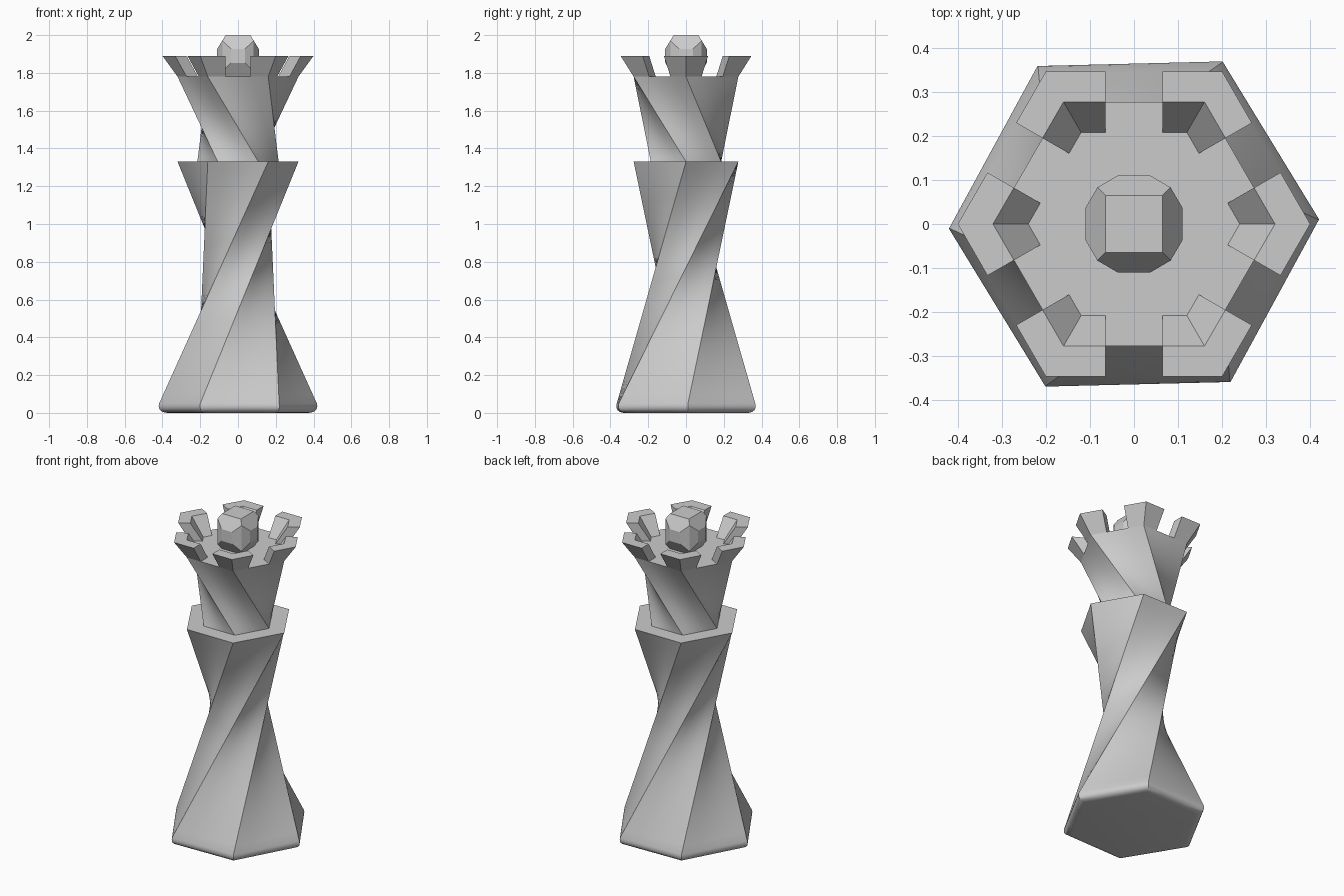
import bpy, bmesh
from math import sin, cos, pi, radians
from mathutils import Vector

cube = bpy.data.objects.get("Cube")
if cube:
    bpy.data.objects.remove(cube, do_unlink=True)

grey = bpy.data.materials.new("plain_grey")
grey.use_nodes = True
grey.diffuse_color = (0.6, 0.6, 0.6, 1)
grey.node_tree.nodes["Principled BSDF"].inputs["Base Color"].default_value = (0.6, 0.6, 0.6, 1)

FLOOR_Z, RIM_Z, LEDGE_Z = 1.78, 1.89, 1.33


def finish(name, bm, smooth=False):
    bmesh.ops.recalc_face_normals(bm, faces=bm.faces)
    mesh = bpy.data.meshes.new(name)
    bm.to_mesh(mesh)
    bm.free()
    mesh.materials.append(grey)
    ob = bpy.data.objects.new(name, mesh)
    bpy.context.collection.objects.link(ob)
    if smooth:
        bpy.ops.object.select_all(action='DESELECT')
        ob.select_set(True)
        bpy.context.view_layer.objects.active = ob
        bpy.ops.object.shade_smooth_by_angle(angle=radians(30))
    return ob


def hexagon(radius, z, turn=0):
    return [Vector((radius * cos(radians(turn + 60 * i)),
                    radius * sin(radians(turn + 60 * i)), z)) for i in range(6)]


def blend(low, high, t):
    return [a.lerp(b, t) for a, b in zip(low, high)]


def loft(bm, sections, columns=4):
    """Skin hexagonal sections, each side split into columns, and cap the ends."""
    rings = []
    for corners in sections:
        ring = []
        for i in range(6):
            for c in range(columns):
                ring.append(bm.verts.new(corners[i].lerp(corners[(i + 1) % 6], c / columns)))
        rings.append(ring)
    n = len(rings[0])
    for low, high in zip(rings, rings[1:]):
        for i in range(n):
            j = (i + 1) % n
            bm.faces.new((low[i], low[j], high[j], high[i]))
    bm.faces.new(rings[0][::-1])
    bm.faces.new(rings[-1])


# Lower body: straight ridges turning a third of the way round, rounded foot
low, high = hexagon(0.44, 0), hexagon(0.32, LEDGE_Z, 120)
foot = 0.05
start = foot / LEDGE_Z
base = blend(low, high, start)
sections = []
for k in range(7):
    a = pi / 2 * k / 6
    z = foot * (1 - cos(a))
    scale = 1 - 0.11 * (1 - sin(a)) + 0.02 * sin(2 * a)
    sections.append([Vector((v.x * scale, v.y * scale, z)) for v in base])
steps = 28
for k in range(1, steps + 1):
    sections.append(blend(low, high, start + (1 - start) * k / steps))
bm = bmesh.new()
loft(bm, sections)
finish("twisted_body", bm, smooth=True)

# Neck: turns the other way and ends in the crown floor
low, high = hexagon(0.215, LEDGE_Z), hexagon(0.32, FLOOR_Z, -60)
bm = bmesh.new()
loft(bm, [blend(low, high, k / 16) for k in range(17)])
finish("twisted_neck", bm, smooth=True)


# Crown: six flared corner pieces separated by straight gaps
def corner_outline(radius, z, i, gap=0.065):
    h = hexagon(radius, z)
    v, before, after = h[i], h[i - 1], h[(i + 1) % 6]
    reach = radius / 2 - gap
    return [v + (before - v).normalized() * reach, v,
            v + (after - v).normalized() * reach]


bm = bmesh.new()
for i in range(6):
    levels = []
    for outer, inner, z in ((0.32, 0.24, FLOOR_Z), (0.4, 0.32, RIM_Z)):
        loop = corner_outline(outer, z, i) + corner_outline(inner, z, i)[::-1]
        levels.append([bm.verts.new(p) for p in loop])
    bottom, top = levels
    for k in range(6):
        m = (k + 1) % 6
        bm.faces.new((bottom[k], bottom[m], top[m], top[k]))
    for ring in levels:
        bm.faces.new((ring[0], ring[1], ring[4], ring[5]))
        bm.faces.new((ring[1], ring[2], ring[3], ring[4]))
finish("crown_points", bm)

# Finial: faceted ball, the hull of top, side and corner points
bm = bmesh.new()
signs = (-1, 1)
for a in signs:
    for b in signs:
        for c in signs:
            for p in ((0.065 * a, 0.065 * b, 0.11 * c),
                      (0.083 * a, 0.083 * b, 0.081 * c),
                      (0.11 * a, 0.037 * b, 0.037 * c),
                      (0.037 * a, 0.11 * b, 0.037 * c)):
                bm.verts.new(Vector(p) + Vector((0, 0, RIM_Z)))
bmesh.ops.convex_hull(bm, input=bm.verts)
bmesh.ops.dissolve_limit(bm, angle_limit=radians(3), verts=bm.verts, edges=bm.edges)
finish("finial_ball", bm)
